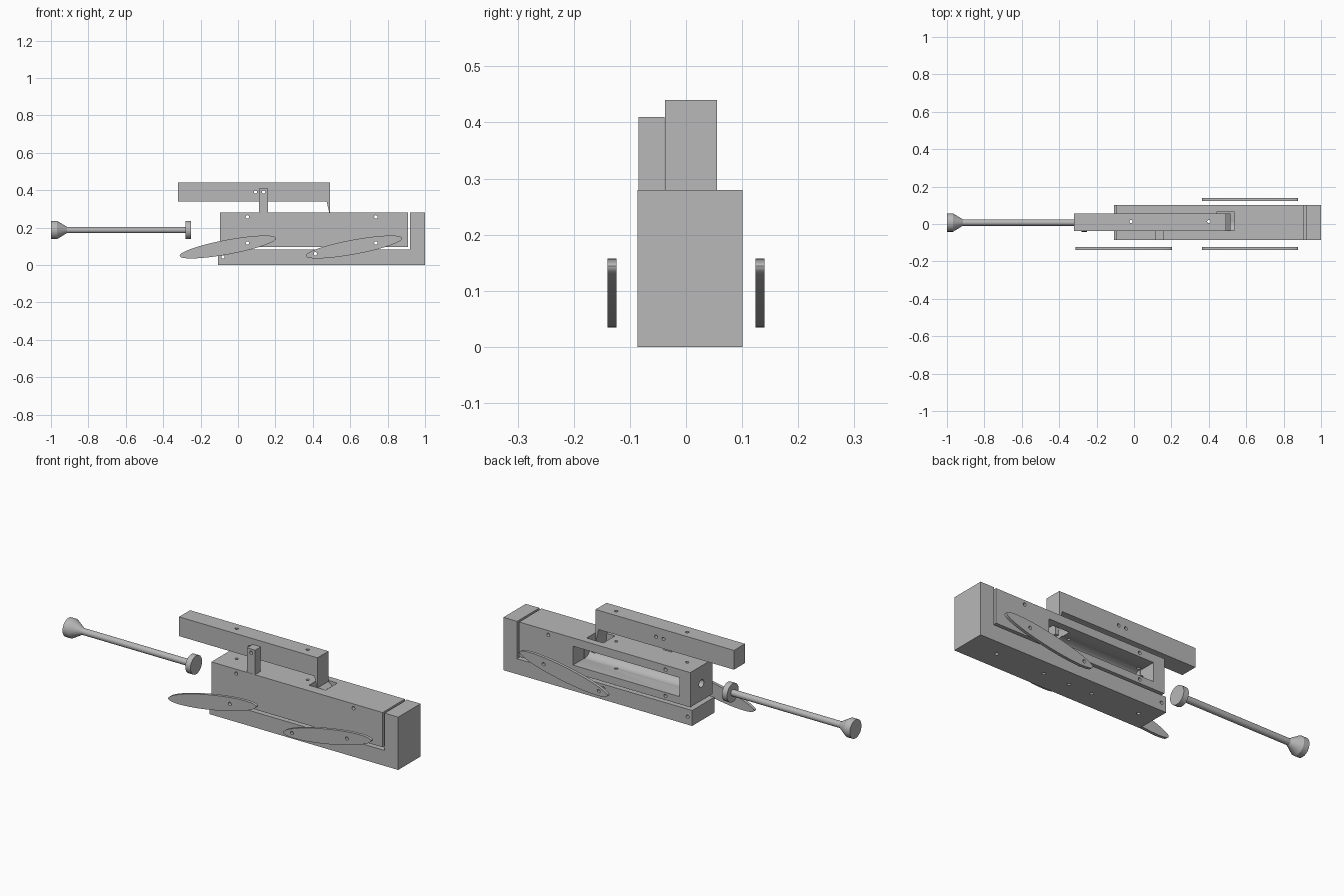
import bpy, bmesh, math
from mathutils import Matrix, Vector

if "Cube" in bpy.data.objects:
    bpy.data.objects.remove(bpy.data.objects["Cube"])

grey = bpy.data.materials.new("plain grey")
grey.diffuse_color = (0.48, 0.48, 0.48, 1)
grey.use_nodes = True
grey.node_tree.nodes["Principled BSDF"].inputs["Base Color"].default_value = grey.diffuse_color
YC, ZC = 0.0075, 0.187           # bore axis
Y0, Y1 = -0.086, 0.101           # body sides
R = 0.009                        # screw hole radius


def finish(name, bm):
    bmesh.ops.recalc_face_normals(bm, faces=bm.faces)
    me = bpy.data.meshes.new(name)
    bm.to_mesh(me)
    bm.free()
    me.materials.append(grey)
    ob = bpy.data.objects.new(name, me)
    bpy.context.collection.objects.link(ob)
    return ob


def prism(name, pts, y0, y1):
    """Extrude an x-z outline from y0 to y1."""
    bm = bmesh.new()
    a = [bm.verts.new((x, y0, z)) for x, z in pts]
    b = [bm.verts.new((x, y1, z)) for x, z in pts]
    bm.faces.new(a)
    bm.faces.new(b[::-1])
    for i in range(len(a)):
        j = (i + 1) % len(a)
        bm.faces.new((a[i], b[i], b[j], a[j]))
    return finish(name, bm)


def box(name, x0, x1, y0, y1, z0, z1):
    return prism(name, [(x0, z0), (x1, z0), (x1, z1), (x0, z1)], y0, y1)


def lathe(name, prof, n=40):
    """Spin (x, radius) points round the bore axis."""
    bm = bmesh.new()
    rings = [[bm.verts.new((x, YC + r * math.cos(2 * math.pi * k / n),
                            ZC + r * math.sin(2 * math.pi * k / n)))
              for k in range(n)] for x, r in prof]
    for p, q in zip(rings, rings[1:]):
        for k in range(n):
            m = (k + 1) % n
            bm.faces.new((p[k], p[m], q[m], q[k]))
    bm.faces.new(rings[0])
    bm.faces.new(rings[-1])
    return finish(name, bm)


def drill(axis, x, other):
    """Screw hole cutter along y (other = z) or z (other = y)."""
    bm = bmesh.new()
    if axis == 'y':
        m = Matrix.Translation((x, 0, other)) @ Matrix.Rotation(math.pi / 2, 4, 'X')
    else:
        m = Matrix.Translation((x, other, 0.2))
    bmesh.ops.create_cone(bm, cap_ends=True, segments=16, radius1=R, radius2=R,
                          depth=1, matrix=m)
    return finish("cutter", bm)


def cut(ob, *cutters):
    bpy.context.view_layer.objects.active = ob
    for c in cutters:
        c.hide_render = True
        mod = ob.modifiers.new("cut", 'BOOLEAN')
        mod.operation, mod.solver, mod.object = 'DIFFERENCE', 'EXACT', c
        bpy.ops.object.modifier_apply(modifier=mod.name)
        bpy.data.objects.remove(c)


def smooth(ob):
    bpy.ops.object.select_all(action='DESELECT')
    ob.select_set(True)
    bpy.context.view_layer.objects.active = ob
    bpy.ops.object.shade_smooth_by_angle(angle=math.radians(30))


# L-shaped base with upright end
base = prism("base_frame", [(-0.107, 0), (1, 0), (1, 0.28), (0.92, 0.28),
                            (0.92, 0.082), (-0.107, 0.082)], Y0, Y1)
cut(base, drill('y', -0.08, 0.042), drill('y', 0.414, 0.06),
    *[drill('z', x, 0.013) for x in (-0.016, 0.265, 0.4, 0.55, 0.83)])

# main body: bore, rod hole, side window, top pocket, screw holes
body = box("main_body", -0.096, 0.908, Y0, Y1, 0.096, 0.28)
cut(body,
    lathe("cutter", [(-0.03, 0.052), (0.59, 0.052)]),
    lathe("cutter", [(-0.2, 0.02), (0.1, 0.02)]),
    box("cutter", -0.032, 0.592, YC, 0.3, 0.136, 0.236),
    box("cutter", 0.44, 0.538, -0.034, 0.064, 0.2, 0.4),
    *[drill('y', x, z) for x in (0.05, 0.737) for z in (0.117, 0.257)],
    *[drill('z', x, 0.013) for x in (-0.016, 0.4)])
smooth(body)

# pivoting top bar with hooked end reaching into the pocket
bar = prism("top_bar", [(-0.32, 0.338), (0.474, 0.338), (0.488, 0.28), (0.495, 0.205),
                        (0.515, 0.205), (0.515, 0.262), (0.492, 0.28),
                        (0.492, 0.44), (-0.32, 0.44)], -0.037, 0.055)
cut(bar, drill('y', 0.094, 0.39), drill('y', 0.137, 0.39),
    drill('z', -0.016, 0.013), drill('z', 0.4, 0.013))

# post that carries the bar
post = box("pivot_post", 0.112, 0.16, Y0 + 0.001, -0.038, 0.275, 0.41)
cut(post, drill('y', 0.137, 0.39))

# plunger rod with flared knob and piston disc
rod = lathe("plunger_rod", [(-1, 0.049), (-0.968, 0.049), (-0.915, 0.017),
                            (-0.28, 0.017), (-0.28, 0.049), (-0.25, 0.049)])
smooth(rod)

# tilted oval side plates
T = math.radians(10.5)
for name, cx, y, holes in (
        ("front_left_oval", -0.054, -0.14, [(0.05, 0.117)]),
        ("front_right_oval", 0.62, -0.14, [(0.737, 0.117), (0.414, 0.06)]),
        ("back_oval", 0.62, 0.124, [(0.737, 0.117), (0.414, 0.06)])):
    pts = []
    for k in range(64):
        t = 2 * math.pi * k / 64
        u, v = 0.262 * math.cos(t), 0.039 * math.sin(t)
        pts.append((cx + u * math.cos(T) - v * math.sin(T),
                    0.096 + u * math.sin(T) + v * math.cos(T)))
    oval = prism(name, pts, y, y + 0.016)
    cut(oval, *[drill('y', x, z) for x, z in holes])
    smooth(oval)
